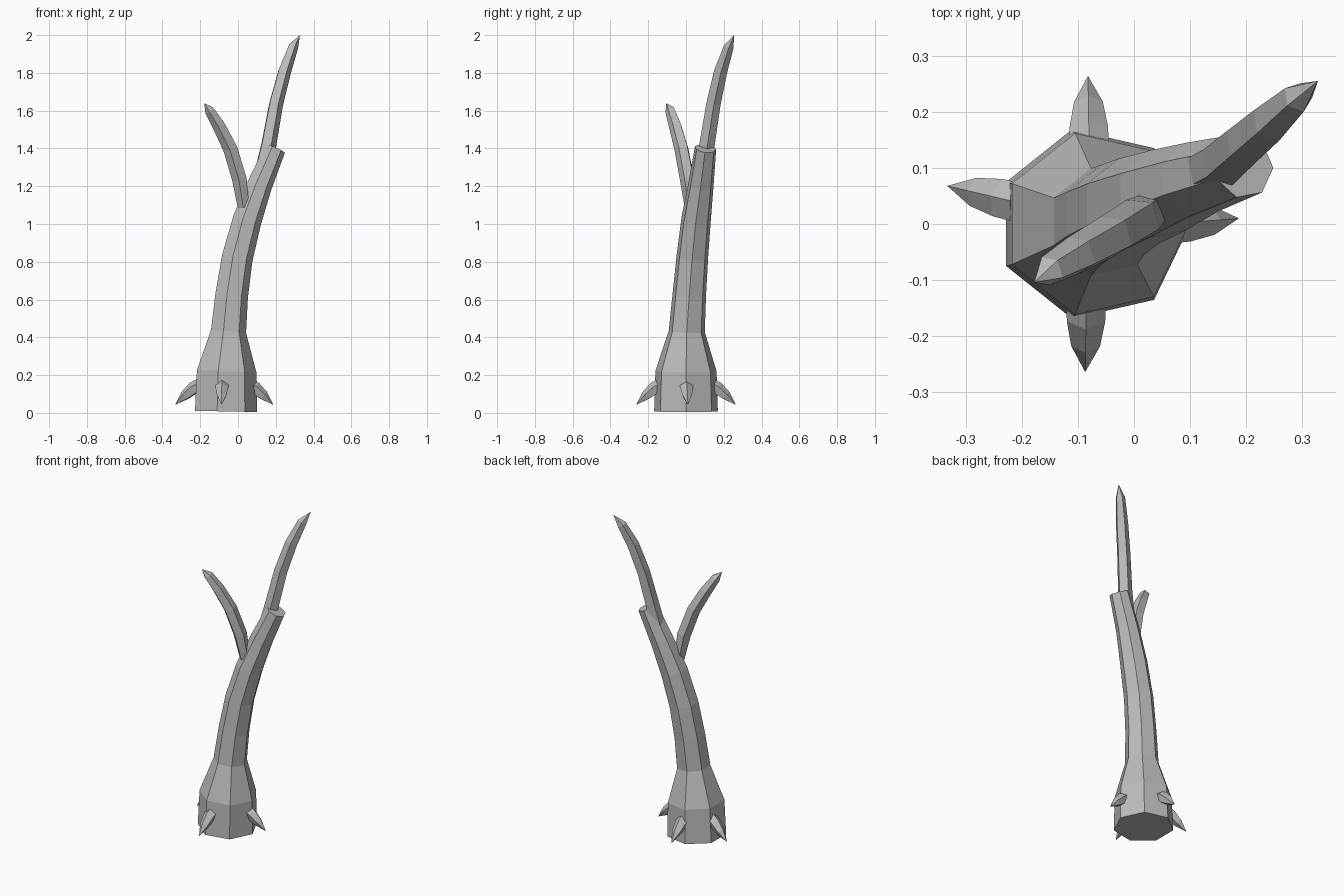
import bpy, bmesh, math
from mathutils import Vector

cube = bpy.data.objects.get("Cube")
if cube:
    bpy.data.objects.remove(cube, do_unlink=True)

# One plain grey for everything
grey = bpy.data.materials.new("grey_bark")
grey.use_nodes = True
grey.diffuse_color = (0.5, 0.5, 0.5, 1)
grey.node_tree.nodes["Principled BSDF"].inputs["Base Color"].default_value = (0.5, 0.5, 0.5, 1)


def limb(name, path, sides, side_dir=(1, 0, 0), pointed=False):
    """Faceted tube through (x, y, z, radius) stations, flat or pointed at the end."""
    centres = [Vector(p[:3]) for p in path]
    bm = bmesh.new()
    rings = []
    last = len(path) - 1
    for i, p in enumerate(path):
        if pointed and i == last:
            break
        tangent = (centres[min(i + 1, last)] - centres[max(i - 1, 0)]).normalized()
        u = Vector(side_dir)
        u = (u - tangent * u.dot(tangent)).normalized()
        v = tangent.cross(u)
        rings.append([bm.verts.new(centres[i] + p[3] * (u * math.cos(a) + v * math.sin(a)))
                      for a in (math.tau * k / sides for k in range(sides))])
    for low, high in zip(rings, rings[1:]):
        for k in range(sides):
            n = (k + 1) % sides
            bm.faces.new((low[k], low[n], high[n], high[k]))
    bm.faces.new(rings[0][::-1])
    if pointed:
        tip = bm.verts.new(centres[-1])
        for k in range(sides):
            bm.faces.new((rings[-1][k], rings[-1][(k + 1) % sides], tip))
    else:
        bm.faces.new(rings[-1])
    bmesh.ops.recalc_face_normals(bm, faces=bm.faces)
    mesh = bpy.data.meshes.new(name)
    bm.to_mesh(mesh)
    bm.free()
    mesh.materials.append(grey)
    obj = bpy.data.objects.new(name, mesh)
    bpy.context.collection.objects.link(obj)
    return obj


# Flared, leaning trunk with a sawn-off top
limb("trunk", [
    (-0.072, 0, 0.008, 0.173), (-0.068, 0, 0.22, 0.166), (-0.055, 0.004, 0.43, 0.098),
    (-0.038, 0.017, 0.62, 0.091), (-0.008, 0.033, 0.82, 0.086), (0.045, 0.053, 1.02, 0.08),
    (0.11, 0.078, 1.2, 0.069), (0.195, 0.103, 1.4, 0.058)], 7)

# Two pointed branches
limb("tall_branch", [
    (0.09, 0.08, 1.12, 0.03), (0.125, 0.092, 1.28, 0.042), (0.16, 0.11, 1.42, 0.043),
    (0.2, 0.145, 1.64, 0.04), (0.245, 0.183, 1.81, 0.037), (0.292, 0.226, 1.94, 0.028),
    (0.328, 0.255, 2.0, 0)], 5, (-1, 0.6, 0), True)
limb("short_branch", [
    (0.03, 0.025, 1.09, 0.032), (0.008, 0.008, 1.24, 0.041), (-0.04, -0.022, 1.4, 0.04),
    (-0.1, -0.055, 1.52, 0.036), (-0.15, -0.083, 1.602, 0.028),
    (-0.178, -0.104, 1.64, 0)], 5, (-0.6, 1, 0), True)

# Drooping thorns around the foot
thorns = {"front_thorn": ((-0.085, -0.135), (-0.087, -0.264)),
          "back_thorn": ((-0.08, 0.135), (-0.082, 0.264)),
          "right_thorn": ((-0.205, 0.038), (-0.333, 0.068)),
          "left_thorn": ((0.06, 0), (0.187, 0.01))}
for name, (root, tip) in thorns.items():
    stations = []
    for t, z, r in ((0, 0.145, 0.037), (0.25, 0.128, 0.036), (0.6, 0.09, 0.027), (1, 0.043, 0)):
        stations.append((root[0] + t * (tip[0] - root[0]),
                         root[1] + t * (tip[1] - root[1]), z, r))
    limb(name, stations, 5, (0, 0, 1), True)
